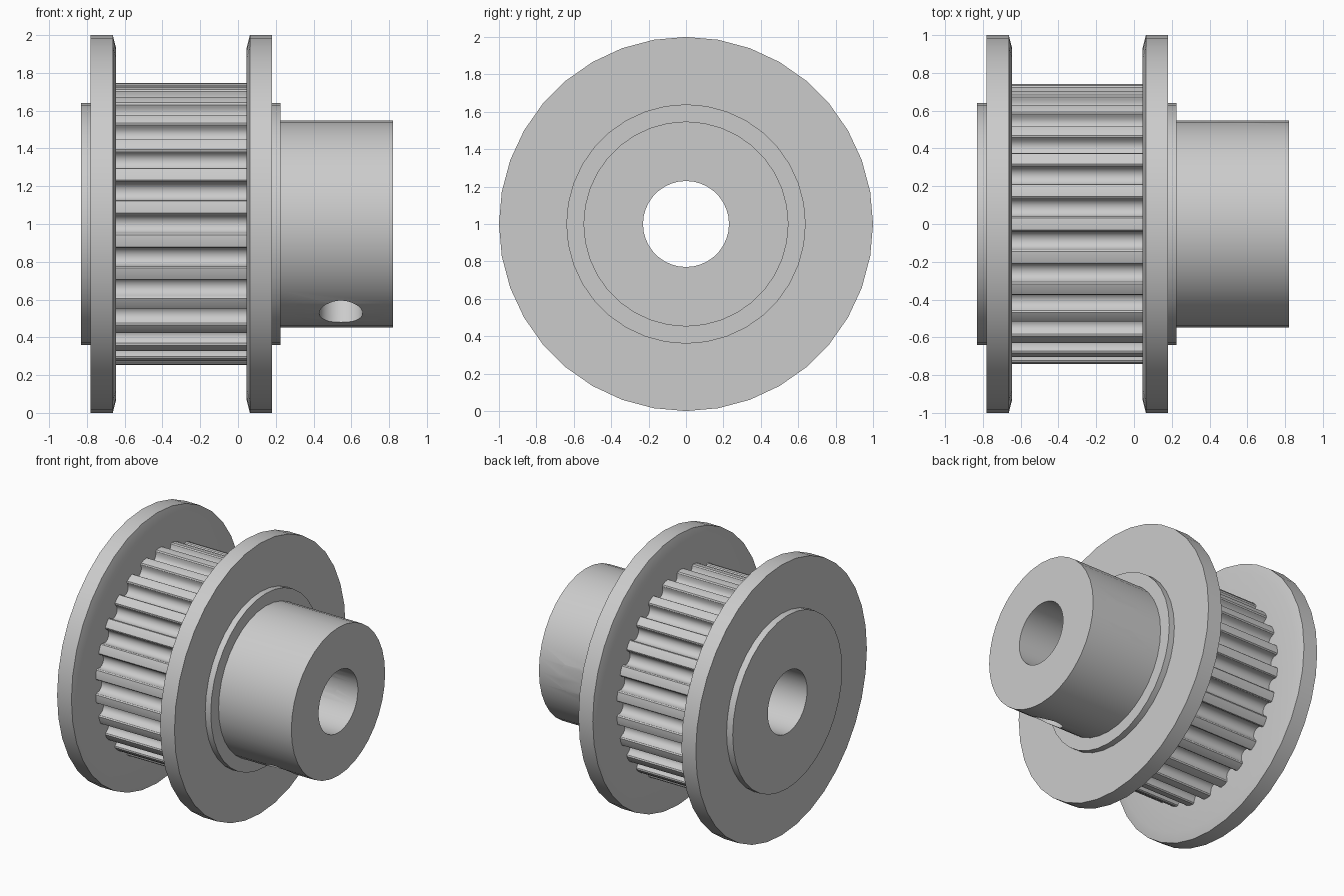
import bpy, bmesh
from math import sin, cos, pi, radians
from mathutils import Matrix, Vector

cube = bpy.data.objects.get("Cube")
if cube:
    bpy.data.objects.remove(cube, do_unlink=True)

AXIS_Z = 1.0
BORE = 0.23
TEETH = 26

metal = bpy.data.materials.new("grey metal")
metal.use_nodes = True
GREY = (0.6, 0.6, 0.6, 1)
metal.diffuse_color = GREY
metal.node_tree.nodes["Principled BSDF"].inputs["Base Color"].default_value = GREY


def finish(bm, name):
    bmesh.ops.recalc_face_normals(bm, faces=bm.faces)
    mesh = bpy.data.meshes.new(name)
    bm.to_mesh(mesh)
    bm.free()
    mesh.materials.append(metal)
    obj = bpy.data.objects.new(name, mesh)
    bpy.context.collection.objects.link(obj)
    return obj


def smooth(obj):
    bpy.ops.object.select_all(action="DESELECT")
    obj.select_set(True)
    bpy.context.view_layer.objects.active = obj
    bpy.ops.object.shade_smooth_by_angle(angle=radians(30))


def around(x, r, a):
    """Point on a circle about the shaft; angle 0 is the back, 90 degrees is up."""
    return Vector((x, r * cos(a), AXIS_Z + r * sin(a)))


def skin(rings, name):
    """Join a closed series of equal rings with quads."""
    bm = bmesh.new()
    loops = [[bm.verts.new(p) for p in ring] for ring in rings]
    n = len(loops[0])
    for i, a in enumerate(loops):
        b = loops[(i + 1) % len(loops)]
        for j in range(n):
            k = (j + 1) % n
            bm.faces.new((a[j], a[k], b[k], b[j]))
    return finish(bm, name)


def lathe(profile, name, sides=36):
    return skin([[around(x, r, 2 * pi * j / sides) for j in range(sides)]
                 for x, r in profile], name)


# Hub with the through bore and the shoulders outside both flanges
hub = lathe([(-0.83, BORE), (-0.83, 0.64), (0.225, 0.64),
             (0.225, 0.548), (0.82, 0.548), (0.82, BORE)], "hub")

# Two set screw holes, 120 degrees apart, from the bore outwards
for angle in (0, -120):
    a = radians(angle)
    bm = bmesh.new()
    bmesh.ops.create_cone(bm, cap_ends=True, segments=32,
                          radius1=0.115, radius2=0.115, depth=0.6)
    turn = Vector((0, cos(a), sin(a))).to_track_quat("Z", "Y").to_matrix().to_4x4()
    bm.transform(Matrix.Translation(around(0.545, 0.42, a)) @ turn)
    cutter = finish(bm, "screw_hole_cutter")
    cutter.hide_render = True
    cut = hub.modifiers.new("screw_hole", "BOOLEAN")
    cut.operation = "DIFFERENCE"
    cut.solver = "EXACT"
    cut.object = cutter
    bpy.context.view_layer.objects.active = hub
    bpy.ops.object.modifier_apply(modifier=cut.name)
    bpy.data.objects.remove(cutter, do_unlink=True)
smooth(hub)

# Flanges, chamfered on the side facing the belt
for name, outer, chamfer, inner in (("left_flange", 0.18, 0.063, 0.045),
                                    ("right_flange", -0.78, -0.663, -0.645)):
    smooth(lathe([(outer, 0.62), (outer, 1.0), (chamfer, 1.0),
                  (inner, 0.93), (inner, 0.62)], name))

# Toothed ring: each pitch is a rounded groove and a slightly crowned tooth
groove = [(-0.058, 0.743), (-0.050, 0.734)]
groove += [(-0.048 * cos(pi * i / 8), 0.72 - 0.048 * sin(pi * i / 8)) for i in range(9)]
groove += [(0.050, 0.734), (0.058, 0.743), (pi / TEETH * 0.745, 0.746)]
outline = [(r, 2 * pi * t / TEETH + pi + w / r)
           for t in range(TEETH) for w, r in groove]
x0, x1 = -0.66, 0.06
rings = [[around(x, 0.62 if inside else r, a) for r, a in outline]
         for x, inside in ((x0, True), (x0, False), (x1, False), (x1, True))]
smooth(skin(rings, "toothed_ring"))
